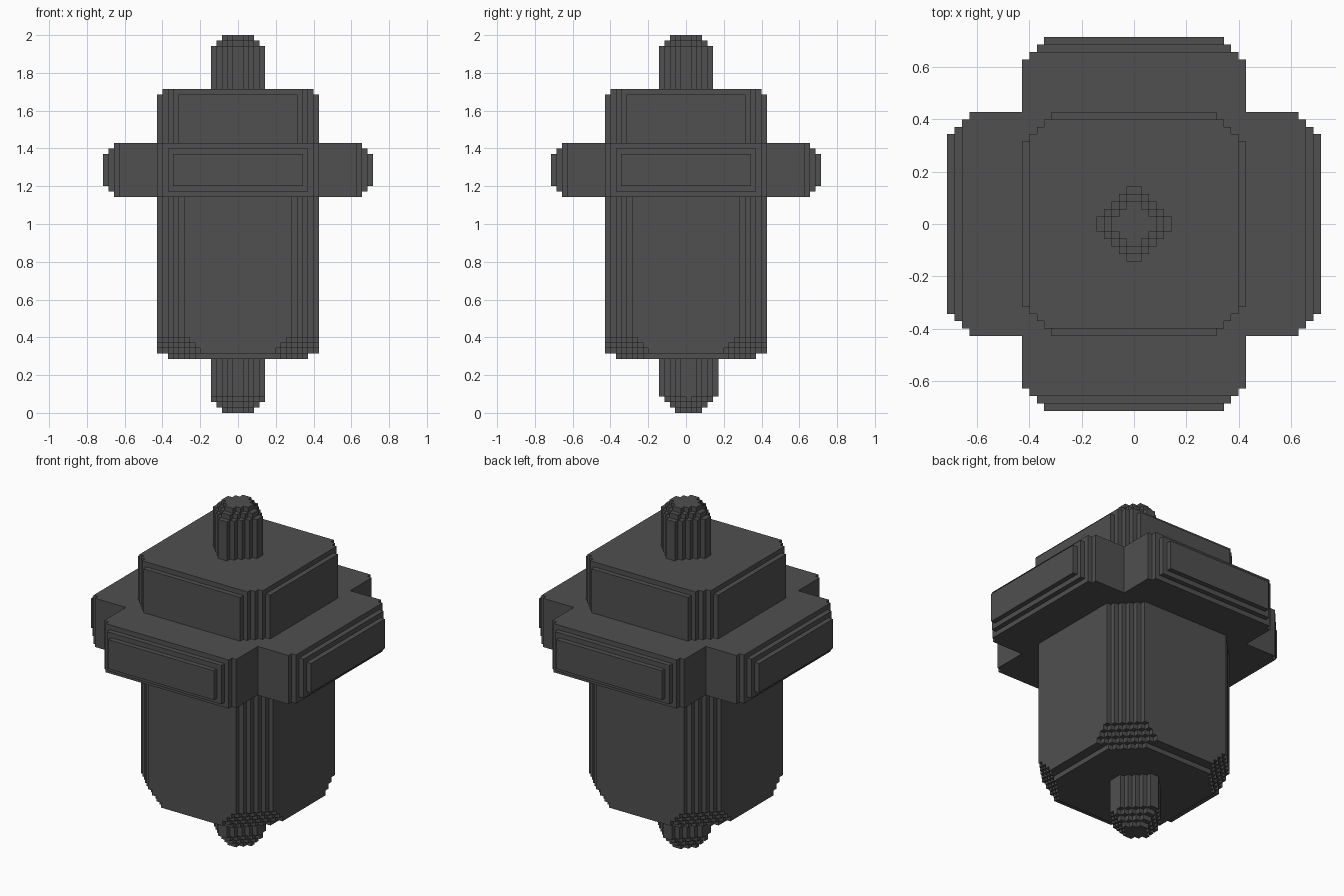
import bpy
import bmesh

if "Cube" in bpy.data.objects:
    bpy.data.objects.remove(bpy.data.objects["Cube"])

UNIT = 2 / 70  # edge of one block; all sizes below are in blocks

grey = bpy.data.materials.new("dark grey")
grey.use_nodes = True
grey.diffuse_color = (0.08, 0.08, 0.08, 1)
grey.node_tree.nodes["Principled BSDF"].inputs["Base Color"].default_value = (0.08, 0.08, 0.08, 1)


def stairs(x, y, n):
    """Corner staircase of n unit steps from (x, y - n) to (x - n, y)."""
    points = [(x, y - n)]
    for i in range(n):
        points += [(x - i - 1, y - n + i), (x - i - 1, y - n + i + 1)]
    return points


def cross(reach, width, n):
    """Quarter of a plus shape with stepped arm ends."""
    arm = stairs(reach, width, n)
    return arm + [(width, width)] + [(y, x) for x, y in reversed(arm)]


def build(name, layers, shift_y=0):
    """Stack prisms; each layer is (bottom, top, quarter outline)."""
    bm = bmesh.new()
    for bottom, top, quarter in layers:
        back = quarter + [(-x, y) for x, y in reversed(quarter)]
        outline = back + [(x, -y) for x, y in reversed(back)]
        verts = [bm.verts.new((x * UNIT, (y + shift_y) * UNIT, bottom * UNIT)) for x, y in outline]
        face = bm.faces.new(verts)
        extruded = bmesh.ops.extrude_face_region(bm, geom=[face], use_keep_orig=True)["geom"]
        moved = [v for v in extruded if isinstance(v, bmesh.types.BMVert)]
        bmesh.ops.translate(bm, verts=moved, vec=(0, 0, (top - bottom) * UNIT))
    bmesh.ops.recalc_face_normals(bm, faces=bm.faces)
    mesh = bpy.data.meshes.new(name)
    bm.to_mesh(mesh)
    bm.free()
    mesh.materials.append(grey)
    bpy.context.collection.objects.link(bpy.data.objects.new(name, mesh))


# Lower pin with a stepped round tip, half a block off centre
build("lower_pin", [
    (0, 1, stairs(3, 2.5, 2)),
    (1, 2, stairs(4, 3.5, 3)),
    (2, 3, stairs(5, 4.5, 4)),
    (3, 10, stairs(5, 5.5, 4)),
], shift_y=0.5)

# Main body, its lower corners cut back one step per layer
build("body", [(10, 11, stairs(13, 13, 5))]
      + [(z, z + 1, stairs(15, 15, 19 - z)) for z in range(11, 14)]
      + [(14, 40, stairs(15, 15, 5))])

# Cross-shaped collar, arm ends stepped above and below
build("collar", [
    (40, 41, cross(23, 15, 1)),
    (41, 42, cross(24, 15, 2)),
    (42, 48, cross(25, 15, 3)),
    (48, 49, cross(24, 15, 2)),
    (49, 50, cross(23, 15, 1)),
])

# Upper block with a narrower top layer
build("upper_block", [(50, 59, stairs(15, 15, 4)), (59, 60, stairs(14, 14, 2))])

# Upper pin with a stepped round tip
build("upper_pin", [
    (60, 68, stairs(5, 5, 4)),
    (68, 69, stairs(4, 4, 3)),
    (69, 70, stairs(3, 3, 2)),
])
